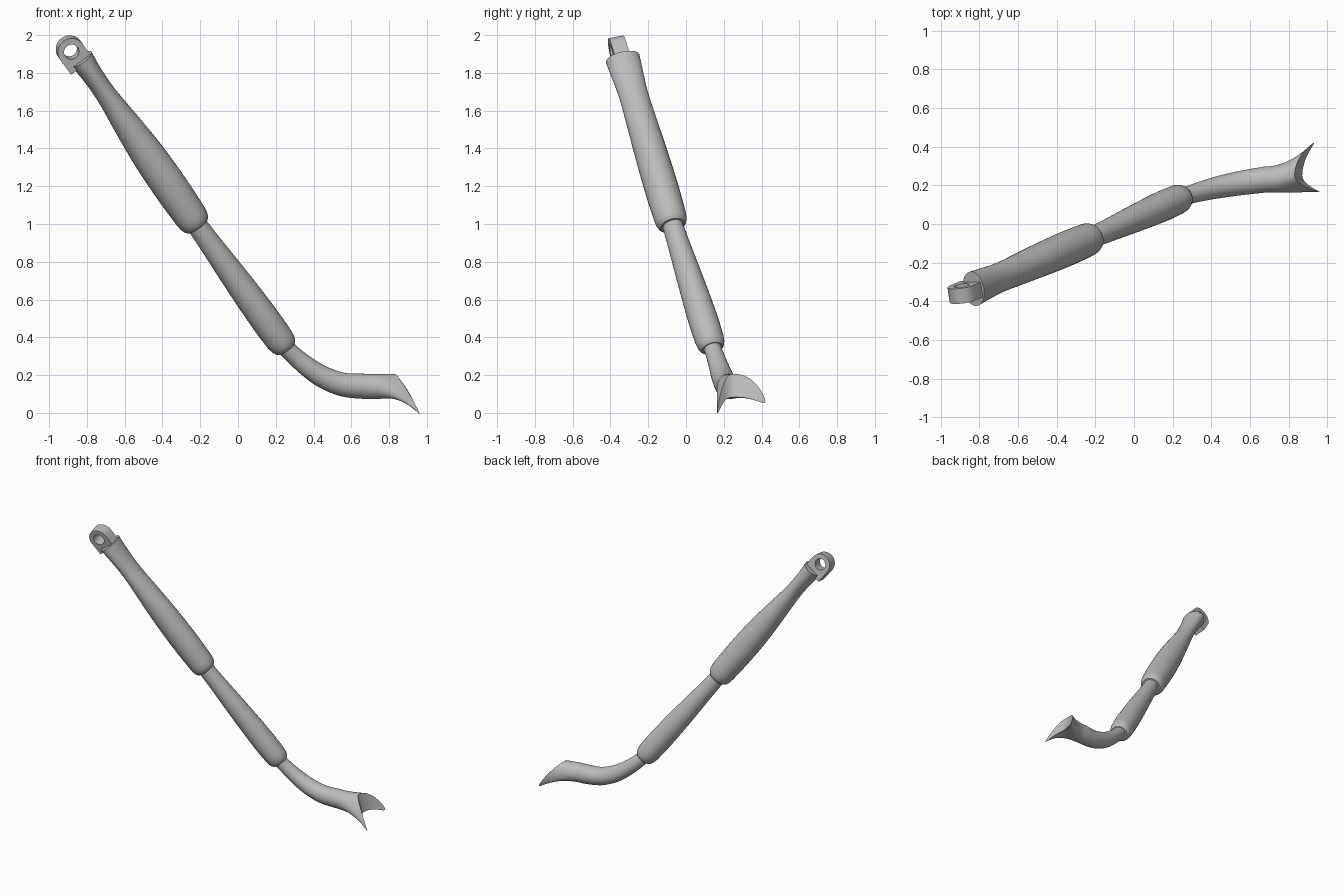
import bpy, bmesh, math
from mathutils import Vector

cube = bpy.data.objects.get("Cube")
if cube:
    bpy.data.objects.remove(cube, do_unlink=True)

SIDES = 32
ANGLES = [2 * math.pi * i / SIDES for i in range(SIDES)]

grey = bpy.data.materials.new("plain_grey")
grey.use_nodes = True
COLOUR = (0.5, 0.5, 0.5, 1)
grey.diffuse_color = COLOUR
grey.node_tree.nodes["Principled BSDF"].inputs["Base Color"].default_value = COLOUR


def finish(bm, name):
    bmesh.ops.remove_doubles(bm, verts=bm.verts, dist=1e-5)
    bmesh.ops.recalc_face_normals(bm, faces=bm.faces)
    me = bpy.data.meshes.new(name)
    bm.to_mesh(me)
    bm.free()
    me.materials.append(grey)
    me.shade_smooth()
    me.set_sharp_from_angle(angle=math.radians(42))
    ob = bpy.data.objects.new(name, me)
    bpy.context.collection.objects.link(ob)
    return ob


def smooth_path(points, steps=4):
    """Catmull-Rom through tuples of any length."""
    pts = [Vector(p) for p in points]
    out = []
    for i in range(len(pts) - 1):
        b, c = pts[i], pts[i + 1]
        a = pts[i - 1] if i else b * 2 - c
        e = pts[i + 2] if i + 2 < len(pts) else c * 2 - b
        for k in range(steps):
            t = k / steps
            out.append(b + (c - a) * (t / 2) + (a * 2 - b * 5 + c * 4 - e) * (t * t / 2)
                       + (b * 3 - a - c * 3 + e) * (t ** 3 / 2))
    return out + [pts[-1]]


def loft(rings, name):
    """Skin rings, capping each end with strips between mirrored points."""
    bm = bmesh.new()
    vs = [[bm.verts.new(p) for p in r] for r in rings]
    for a, b in zip(vs, vs[1:]):
        for i in range(SIDES):
            j = (i + 1) % SIDES
            bm.faces.new((a[i], a[j], b[j], b[i]))
    for r in (vs[0], vs[-1]):
        for i in range(SIDES // 2):
            quad = [r[i], r[i + 1], r[-i - 1], r[-i % SIDES]]
            bm.faces.new(list(dict.fromkeys(quad)))
    return finish(bm, name)


def ring(centre, side, up, rs, ru):
    return [centre + side * (rs * math.cos(a)) + up * (ru * math.sin(a)) for a in ANGLES]


# Main axis of the limb and its cross directions
top = Vector((-0.83, -0.335, 1.875))
joint = Vector((-0.215, -0.07, 0.99))
ankle = Vector((0.255, 0.14, 0.34))
down = (ankle - top).normalized()
side = Vector((0, 1, 0))
side = (side - down * side.dot(down)).normalized()
up = side.cross(down).normalized()


def segment(start, end, stations, lip, name):
    profile = smooth_path(stations) + [Vector(p) for p in lip]
    loft([ring(start.lerp(end, t), side, up, rs, ru) for t, rs, ru in profile], name)


# Upper segment: flat wide head swelling into a round sleeve
segment(top, joint,
        [(0, .092, .066), (.1, .085, .056), (.22, .078, .056), (.4, .082, .074),
         (.58, .087, .089), (.78, .09, .093), (.94, .087, .088)],
        [(.97, .084, .084), (.99, .076, .076), (1, .066, .066)], "upper_segment")

# Middle segment
segment(joint - down * 0.04, ankle,
        [(0, .053, .053), (.2, .059, .06), (.42, .068, .07), (.62, .075, .077),
         (.8, .079, .08), (.93, .077, .078)],
        [(.965, .073, .073), (.988, .065, .065), (1, .055, .055)], "middle_segment")

# Lower segment: bent tube that flares into a two-pronged saddle
path = smooth_path([(.23, .13, .37, .046), (.29, .152, .31, .047), (.36, .172, .25, .052),
                    (.45, .193, .19, .058), (.56, .213, .149, .063), (.68, .23, .14, .067)])
rings = []
for i, p in enumerate(path):
    tangent = (path[min(i + 1, len(path) - 1)] - path[max(i - 1, 0)]).to_3d().normalized()
    across = Vector((0, 0, 1)).cross(tangent).normalized()
    rings.append(ring(p.to_3d(), across, tangent.cross(across), p[3], p[3]))


def prong_edge(a):
    s, h = math.cos(a), math.sin(a)
    reach, spread, drop = (.08, .17, .085) if s > 0 else (.11, .085, .145)
    return Vector((.85 + reach * s * s - .02 * h, .25 + spread * s,
                   .145 - drop * abs(s) ** 2.5 + .062 * h))


base, edge = rings[-1], [prong_edge(a) for a in ANGLES]
STEPS = 12
for k in range(1, STEPS + 1):
    t = k / STEPS
    rings.append([Vector((b.x + (e.x - b.x) * t, b.y + (e.y - b.y) * t * t,
                          b.z + (e.z - b.z) * t * t)) for b, e in zip(base, edge)])
loft(rings, "lower_segment_with_prongs")

# Eye lug: rounded plate with a through hole and a tang into the upper segment
eye = Vector((-0.887, -0.357, 1.919))
RADIUS, HOLE, HALF, TANG = 0.073, 0.04, 0.04, 0.1
bm = bmesh.new()
loops = []
for a in ANGLES:
    c, s = math.cos(a), math.sin(a)
    outer = eye + up * (RADIUS * c) + down * (TANG if s > 0.01 else RADIUS * s)
    inner = eye + up * (HOLE * c) + down * (HOLE * s)
    loops.append([bm.verts.new(p) for p in (outer - side * HALF, outer + side * HALF,
                                            inner + side * HALF, inner - side * HALF)])
for i, a in enumerate(loops):
    b = loops[(i + 1) % SIDES]
    for k in range(4):
        m = (k + 1) % 4
        bm.faces.new((a[k], a[m], b[m], b[k]))
finish(bm, "eye_lug")
